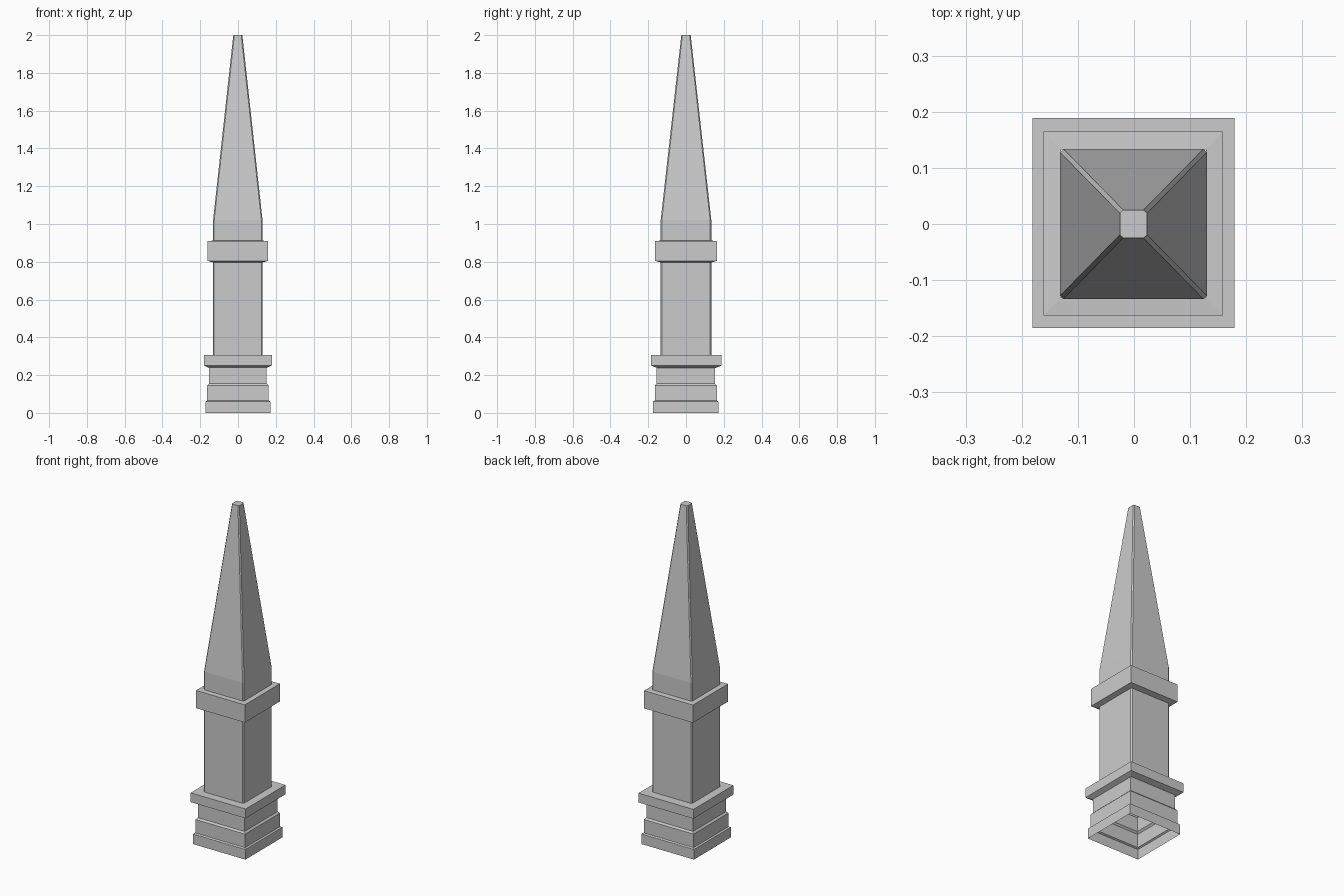
import bpy
import bmesh

cube = bpy.data.objects.get("Cube")
if cube:
    bpy.data.objects.remove(cube, do_unlink=True)

stone = bpy.data.materials.new("grey_stone")
stone.use_nodes = True
GREY = (0.6, 0.6, 0.6, 1.0)
stone.diffuse_color = GREY
stone.node_tree.nodes["Principled BSDF"].inputs["Base Color"].default_value = GREY


def outline(hx, hy, cut):
    """Rectangle corners, counter-clockwise, optionally chamfered."""
    if not cut:
        return [(hx, -hy), (hx, hy), (-hx, hy), (-hx, -hy)]
    return [(hx - cut, -hy), (hx, -hy + cut), (hx, hy - cut), (hx - cut, hy),
            (-hx + cut, hy), (-hx, hy - cut), (-hx, -hy + cut), (-hx + cut, -hy)]


def tier(name, levels, centre=(0, 0), cut=False, capped=False):
    """Hollow stack of rectangles; a level is (half x, half y, z, chamfer)."""
    bm = bmesh.new()
    rings = []
    for hx, hy, z, *c in levels:
        pts = outline(hx, hy, c[0] if cut else 0)
        rings.append([bm.verts.new((x + centre[0], y + centre[1], z)) for x, y in pts])
    for low, high in zip(rings, rings[1:]):
        n = len(low)
        for i in range(n):
            j = (i + 1) % n
            bm.faces.new((low[i], low[j], high[j], high[i]))
    if capped:
        bm.faces.new(rings[-1])
    mesh = bpy.data.meshes.new(name)
    bm.to_mesh(mesh)
    bm.free()
    mesh.materials.append(stone)
    obj = bpy.data.objects.new(name, mesh)
    bpy.context.collection.objects.link(obj)


# Stepped foot, open underneath
tier("stepped_base", [
    (0.172, 0.173, 0), (0.172, 0.173, 0.06), (0.163, 0.164, 0.065),
    (0.163, 0.164, 0.145), (0.153, 0.155, 0.155), (0.153, 0.155, 0.24),
], centre=(-0.001, -0.001))

# Projecting slab above the foot
tier("lower_collar", [
    (0.153, 0.155, 0.238), (0.18, 0.187, 0.251), (0.18, 0.187, 0.306), (0.129, 0.132, 0.306),
], centre=(-0.001, 0.002))

# Square shaft with narrow chamfered corners
tier("shaft", [(0.131, 0.134, 0.306, 0.006), (0.131, 0.134, 0.91, 0.006)],
     centre=(-0.001, 0), cut=True)

# Band around the top of the shaft
tier("upper_collar", [
    (0.129, 0.132, 0.796), (0.16, 0.164, 0.805), (0.16, 0.164, 0.91), (0.129, 0.132, 0.912),
], centre=(-0.001, 0.001))

# Short neck and tapering spire with a blunt tip
tier("spire", [
    (0.131, 0.134, 0.91, 0.006), (0.131, 0.134, 1.02, 0.006), (0.024, 0.025, 2.0, 0.006),
], centre=(-0.001, 0), cut=True, capped=True)
